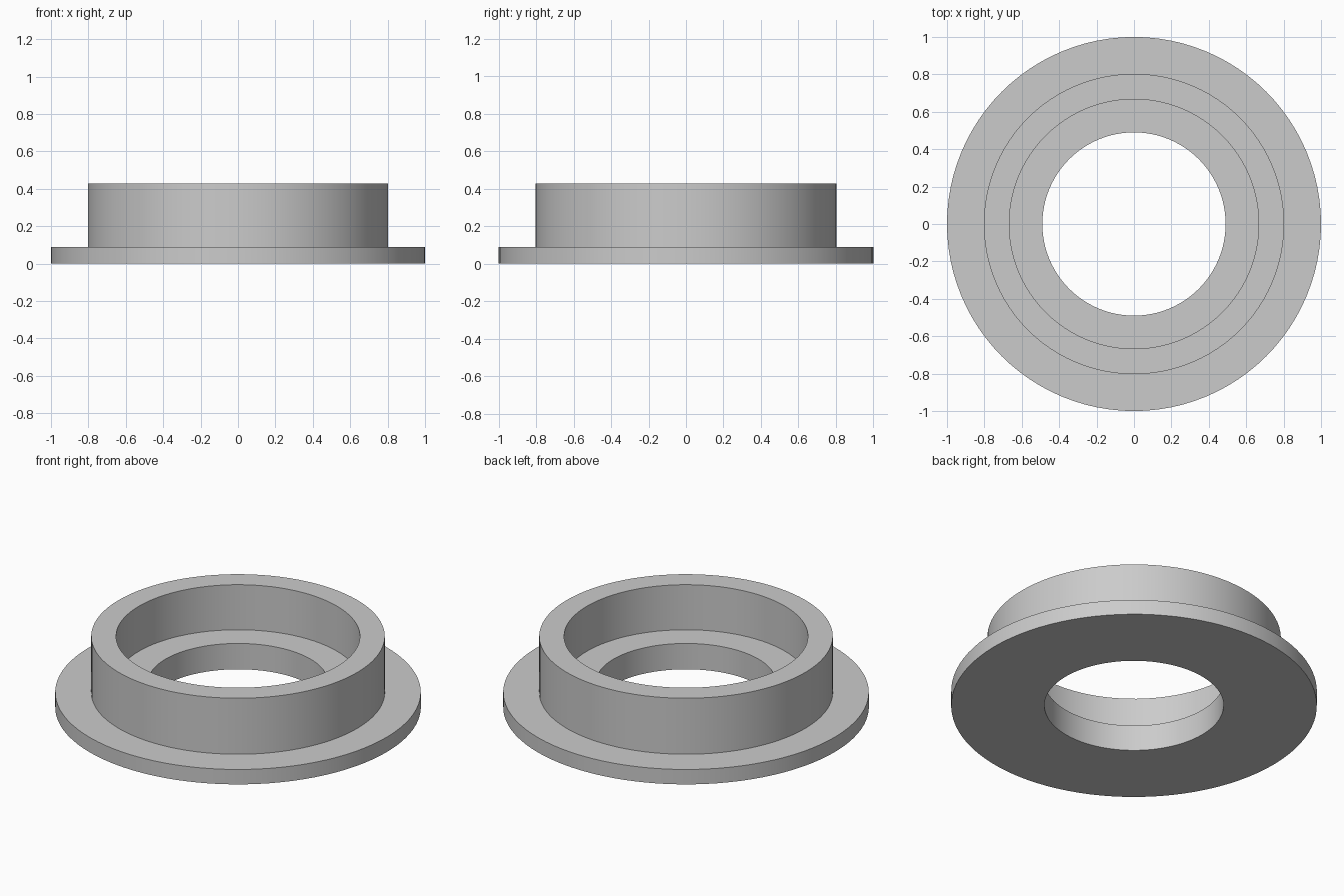
import bpy
import bmesh
import math

cube = bpy.data.objects.get("Cube")
if cube:
    bpy.data.objects.remove(cube, do_unlink=True)

SEGMENTS = 96
OUTER, COLLAR, BORE, HOLE = 1.0, 0.803, 0.667, 0.49
FLANGE_TOP, LEDGE, TOP = 0.09, 0.156, 0.428

# Closed cross-section (radius, height) of the flanged bushing
profile = [(HOLE, 0), (OUTER, 0), (OUTER, FLANGE_TOP), (COLLAR, FLANGE_TOP),
           (COLLAR, TOP), (BORE, TOP), (BORE, LEDGE), (HOLE, LEDGE)]

# Plain grey finish
grey = bpy.data.materials.new("plain_grey")
grey.use_nodes = True
colour = (0.6, 0.6, 0.6, 1)
grey.diffuse_color = colour
grey.node_tree.nodes["Principled BSDF"].inputs["Base Color"].default_value = colour

# Revolve the cross-section around the vertical axis
bm = bmesh.new()
verts = [bm.verts.new((r, 0, z)) for r, z in profile]
edges = [bm.edges.new((v, verts[(i + 1) % len(verts)])) for i, v in enumerate(verts)]
bmesh.ops.spin(bm, geom=verts + edges, cent=(0, 0, 0), axis=(0, 0, 1),
               angle=math.tau, steps=SEGMENTS, use_duplicate=False)
bmesh.ops.remove_doubles(bm, verts=bm.verts[:], dist=0.0001)
bmesh.ops.recalc_face_normals(bm, faces=bm.faces[:])

mesh = bpy.data.meshes.new("flanged_bushing")
bm.to_mesh(mesh)
bm.free()
mesh.materials.append(grey)
bushing = bpy.data.objects.new("flanged_bushing", mesh)
bpy.context.collection.objects.link(bushing)

# Smooth walls with crisp rims
bpy.ops.object.select_all(action="DESELECT")
bushing.select_set(True)
bpy.context.view_layer.objects.active = bushing
bpy.ops.object.shade_smooth_by_angle(angle=math.radians(30))
